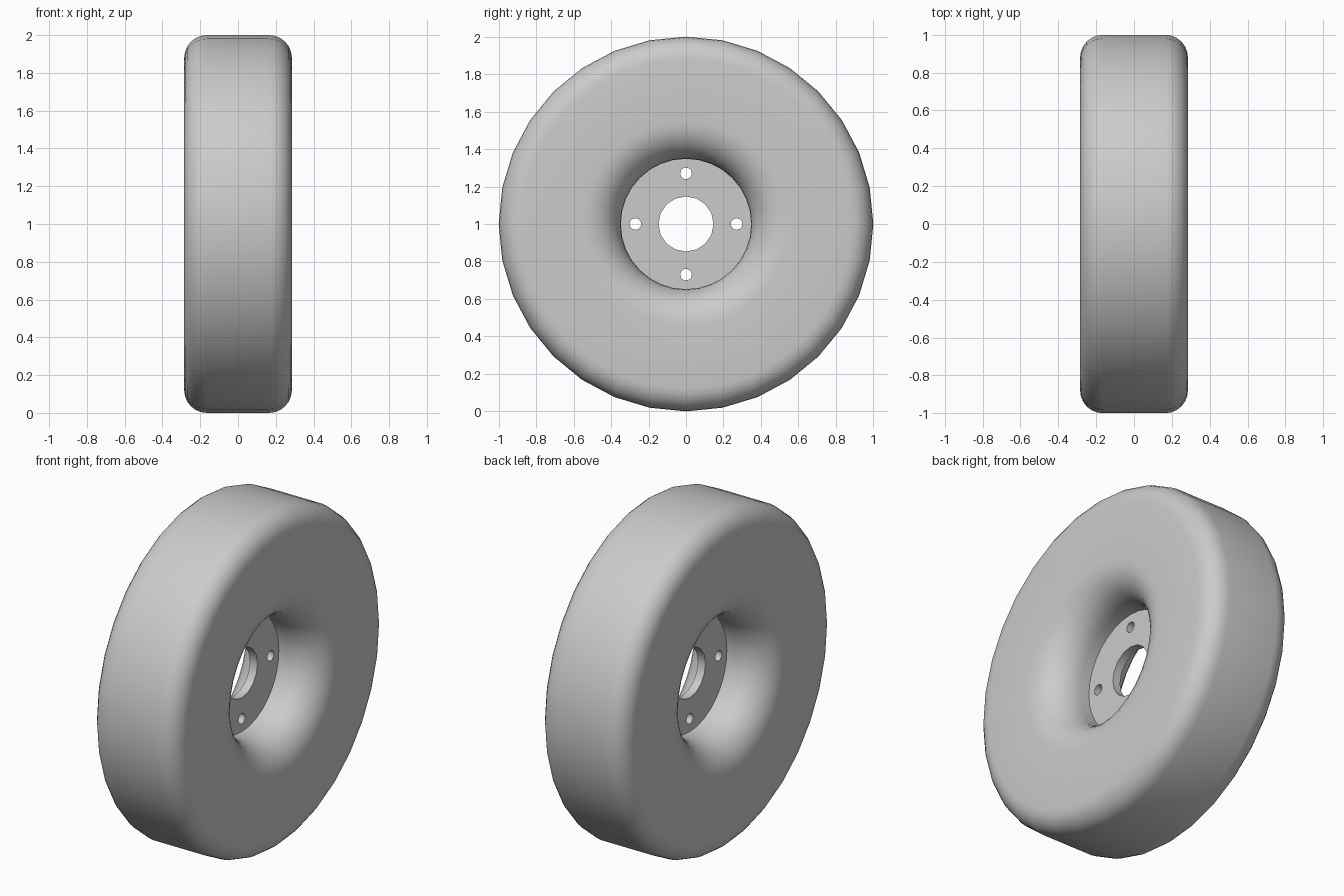
import bpy
import bmesh
from math import sin, cos, pi, radians
from mathutils import Matrix, Vector

cube = bpy.data.objects.get("Cube")
if cube:
    bpy.data.objects.remove(cube, do_unlink=True)

SEGMENTS = 32
HALF_WIDTH = 0.285
OUTER_R, SHOULDER_R = 1.0, 0.12
BORE_R, FLARE_R = 0.348, 0.2
HUB_HALF = 0.025
CENTRE = Vector((0, 0, 1))

grey = bpy.data.materials.new("plain grey")
grey.use_nodes = True
grey.diffuse_color = (0.6, 0.6, 0.6, 1)
grey.node_tree.nodes["Principled BSDF"].inputs["Base Color"].default_value = (0.6, 0.6, 0.6, 1)


def finish(bm, name, angle):
    """Turn a bmesh into a smooth shaded object standing on the ground."""
    bmesh.ops.recalc_face_normals(bm, faces=bm.faces[:])
    bmesh.ops.translate(bm, verts=bm.verts[:], vec=CENTRE)
    mesh = bpy.data.meshes.new(name)
    bm.to_mesh(mesh)
    bm.free()
    mesh.materials.append(grey)
    obj = bpy.data.objects.new(name, mesh)
    bpy.context.collection.objects.link(obj)
    bpy.ops.object.select_all(action="DESELECT")
    obj.select_set(True)
    bpy.context.view_layer.objects.active = obj
    bpy.ops.object.shade_smooth_by_angle(angle=radians(angle))
    return obj


def arc(x, r, radius, start, end, steps):
    """Points (x, r) along an arc of the cross-section."""
    angles = [radians(start + (end - start) * i / steps) for i in range(steps + 1)]
    return [(x + radius * cos(a), r + radius * sin(a)) for a in angles]


# Tyre: one half of the cross-section, mirrored and spun about the axle
half = arc(HALF_WIDTH - SHOULDER_R, OUTER_R - SHOULDER_R, SHOULDER_R, 90, 0, 6)
half += arc(HALF_WIDTH - FLARE_R, BORE_R + FLARE_R, FLARE_R, 0, -90, 8)
profile = half + [(-x, r) for x, r in reversed(half)]

bm = bmesh.new()
verts = [bm.verts.new((x, 0, r)) for x, r in profile]
edges = [bm.edges.new((v, verts[i - 1])) for i, v in enumerate(verts)]
bmesh.ops.spin(bm, geom=verts + edges, cent=(0, 0, 0), axis=(1, 0, 0),
               angle=2 * pi, steps=SEGMENTS, use_merge=True)
bmesh.ops.remove_doubles(bm, verts=bm.verts[:], dist=0.0001)
finish(bm, "tyre", 40)


# Hub plate: disc with a centre bore and four bolt holes
def ring(bm, y, z, radius, count):
    pts = [bm.verts.new((-HUB_HALF, y + radius * sin(2 * pi * i / count),
                         z + radius * cos(2 * pi * i / count))) for i in range(count)]
    return [bm.edges.new((v, pts[i - 1])) for i, v in enumerate(pts)]


bm = bmesh.new()
loops = ring(bm, 0, 0, BORE_R + 0.004, SEGMENTS)
loops += ring(bm, 0, 0, 0.147, 16)
for k in range(4):
    loops += ring(bm, 0.27 * sin(k * pi / 2), 0.27 * cos(k * pi / 2), 0.031, 12)
bmesh.ops.triangle_fill(bm, edges=loops, use_beauty=True, normal=(1, 0, 0))
plate = bm.faces[:]
extruded = bmesh.ops.extrude_face_region(bm, geom=plate, use_keep_orig=True)
top = [g for g in extruded["geom"] if isinstance(g, bmesh.types.BMVert)]
bmesh.ops.translate(bm, verts=top, vec=(2 * HUB_HALF, 0, 0))
finish(bm, "hub_plate", 35)
